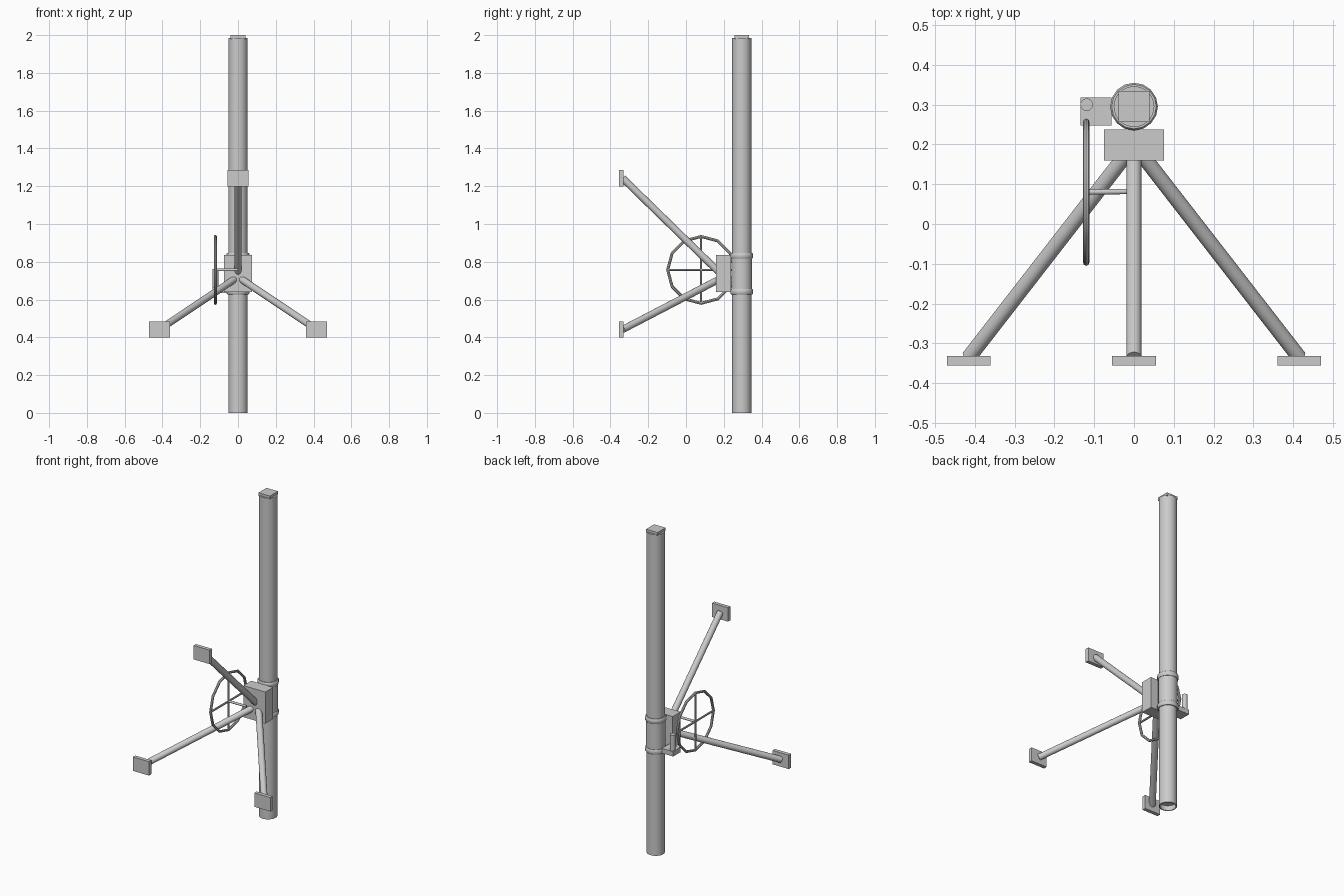
import bpy, math
from mathutils import Vector

if "Cube" in bpy.data.objects:
    bpy.data.objects.remove(bpy.data.objects["Cube"])

gray = bpy.data.materials.new("light_gray")
gray.diffuse_color = (0.6, 0.6, 0.6, 1)
gray.use_nodes = True
gray.node_tree.nodes["Principled BSDF"].inputs["Base Color"].default_value = gray.diffuse_color

POLE_Y = 0.295
HUB = Vector((0, 0.2, 0.72))
WHEEL = Vector((-0.12, 0.08, 0.757))


def finish(name, smooth=False):
    ob = bpy.context.object
    ob.name = name
    ob.data.materials.clear()
    ob.data.materials.append(gray)
    if smooth:
        bpy.ops.object.shade_smooth_by_angle(angle=math.radians(40))
    return ob


def box(name, lo, hi):
    lo, hi = Vector(lo), Vector(hi)
    bpy.ops.mesh.primitive_cube_add(size=1, location=(lo + hi) / 2)
    bpy.context.object.scale = hi - lo
    bpy.ops.object.transform_apply(location=False, rotation=False, scale=True)
    return finish(name)


def rod(name, a, b, r, sides=16):
    a, b = Vector(a), Vector(b)
    d = b - a
    bpy.ops.mesh.primitive_cylinder_add(
        vertices=sides, radius=r, depth=d.length, location=(a + b) / 2,
        rotation=d.to_track_quat('Z', 'Y').to_euler())
    return finish(name, True)


def lathe(name, profile, sides=32):
    # revolve (radius, height) points around the pole axis
    verts, faces = [], []
    n = len(profile)
    for i in range(sides):
        a = 2 * math.pi * i / sides
        verts += [(r * math.cos(a), r * math.sin(a), z) for r, z in profile]
    for i in range(sides):
        j = (i + 1) % sides
        faces += [(i * n + k, j * n + k, j * n + k + 1, i * n + k + 1)
                  for k in range(n - 1)]
    faces.append([i * n for i in reversed(range(sides))])
    faces.append([i * n + n - 1 for i in range(sides)])
    me = bpy.data.meshes.new(name)
    me.from_pydata(verts, [], faces)
    ob = bpy.data.objects.new(name, me)
    bpy.context.collection.objects.link(ob)
    ob.location = (0, POLE_Y, 0)
    bpy.ops.object.select_all(action='DESELECT')
    bpy.context.view_layer.objects.active = ob
    ob.select_set(True)
    return finish(name, True)


# Pole with a shallow recess underneath, and a square cap on top
lathe("pole", [(0.045, 0.03), (0.045, 0), (0.051, 0), (0.051, 1.985)])
box("pole_cap", (-0.039, POLE_Y - 0.039, 1.98), (0.039, POLE_Y + 0.039, 2.0))

# Sleeve and clamp rings
lathe("sleeve", [(0.054, 0.64), (0.054, 0.84)])
for name, z in (("lower_ring", 0.642), ("upper_ring", 0.832)):
    lathe(name, [(0.056, z - 0.015), (0.06, z - 0.01),
                 (0.06, z + 0.01), (0.056, z + 0.015)], 16)

# Gear housing in front of the pole
box("housing", (-0.075, 0.16, 0.64), (0.075, 0.237, 0.835))

# Three legs with rectangular feet
for name, x, z in (("left", -0.415, 0.442), ("right", 0.415, 0.442), ("upper", 0, 1.242)):
    rod(name + "_leg", HUB, (x, -0.335, z), 0.019)
    box(name + "_foot", (x - 0.055, -0.355, z - 0.043), (x + 0.055, -0.332, z + 0.043))

# Hand wheel: rim, crossed spokes and axle
bpy.ops.mesh.primitive_torus_add(
    major_segments=12, minor_segments=8, major_radius=0.177, minor_radius=0.008,
    location=WHEEL, rotation=(0, math.pi / 2, 0))
finish("wheel_rim", True)
for name, d in (("vertical_spoke", Vector((0, 0, 0.177))),
                ("horizontal_spoke", Vector((0, 0.177, 0)))):
    rod(name, WHEEL - d, WHEEL + d, 0.006, 8)
rod("wheel_axle", WHEEL, (0, 0.082, 0.757), 0.007, 10)

# Small bracket with upright grip beside the pole
box("grip_bracket", (-0.135, 0.247, 0.635), (-0.057, 0.318, 0.665))
rod("grip", (-0.119, 0.3, 0.66), (-0.119, 0.3, 0.762), 0.016, 12)
